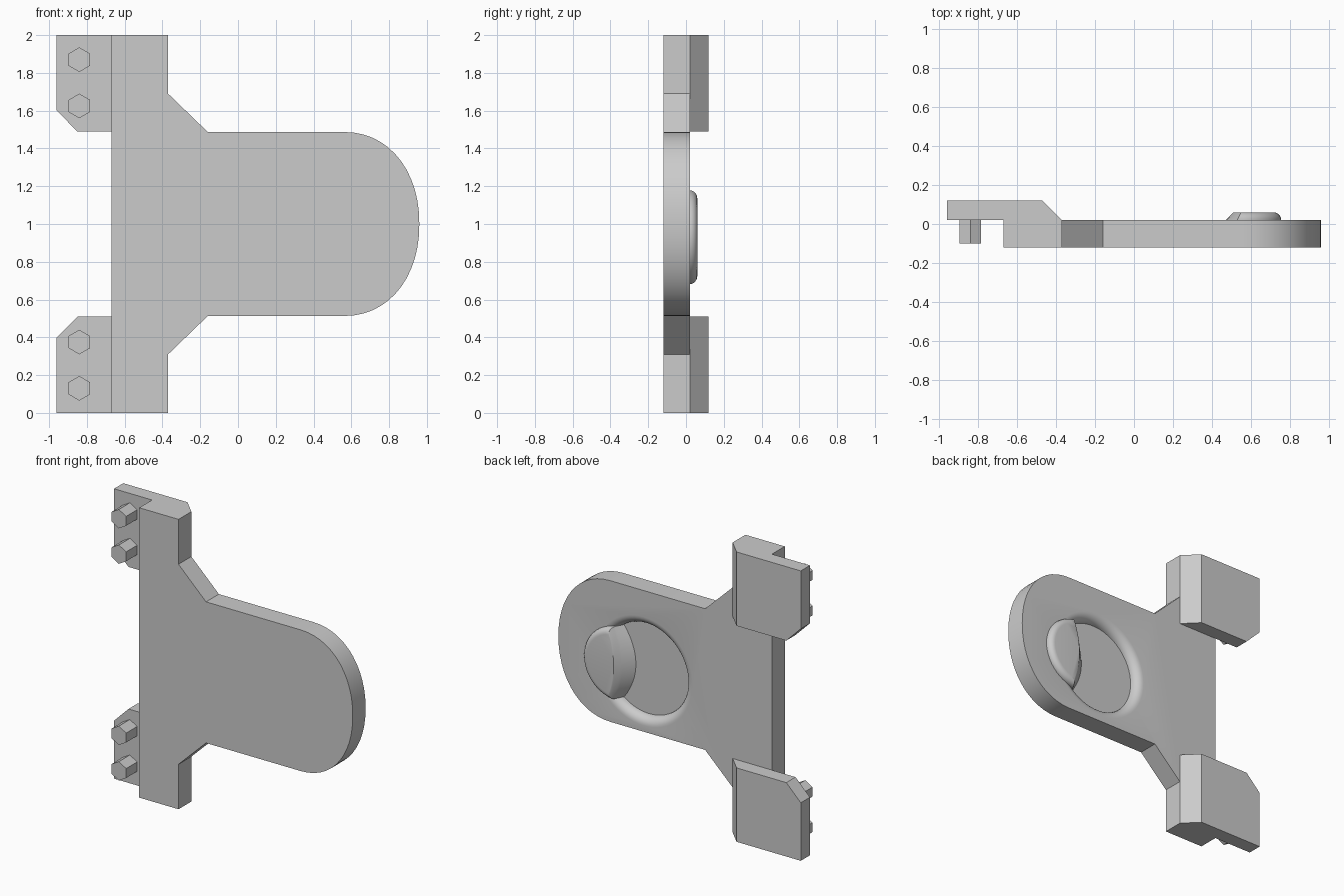
import bpy, bmesh, math

old = bpy.data.objects.get("Cube")
if old:
    bpy.data.objects.remove(old, do_unlink=True)

grey = bpy.data.materials.new("plain grey")
grey.use_nodes = True
grey.diffuse_color = (0.6, 0.6, 0.6, 1)
grey.node_tree.nodes["Principled BSDF"].inputs["Base Color"].default_value = (0.6, 0.6, 0.6, 1)

FRONT, BACK, TOP = -0.12, 0.02, 0.12   # depth levels of plate and hinge blocks


def loft(name, rings):
    """Skin matching closed rings of points and cap both ends."""
    bm = bmesh.new()
    loops = [[bm.verts.new(p) for p in ring] for ring in rings]
    n = len(loops[0])
    for a, b in zip(loops, loops[1:]):
        for i in range(n):
            j = (i + 1) % n
            bm.faces.new((a[i], a[j], b[j], b[i]))
    bm.faces.new(loops[0])
    bm.faces.new(loops[-1])
    bmesh.ops.recalc_face_normals(bm, faces=bm.faces)
    mesh = bpy.data.meshes.new(name)
    bm.to_mesh(mesh)
    bm.free()
    mesh.materials.append(grey)
    obj = bpy.data.objects.new(name, mesh)
    bpy.context.collection.objects.link(obj)
    return obj


def prism(name, outline, y0, y1):
    return loft(name, [[(x, y, z) for x, z in outline] for y in (y0, y1)])


def smooth(obj, angle=35):
    bpy.ops.object.select_all(action='DESELECT')
    obj.select_set(True)
    bpy.context.view_layer.objects.active = obj
    bpy.ops.object.shade_smooth_by_angle(angle=math.radians(angle))


# Main plate: hinge bar flaring into a rounded tongue
upper = [(-0.67, 2), (-0.37, 2), (-0.37, 1.69), (-0.16, 1.487)]
for i in range(13):
    t = math.pi / 2 * (1 - i / 13)
    upper.append((0.56 + 0.4 * math.cos(t) ** 0.94, 1 + 0.487 * math.sin(t) ** 0.94))
outline = upper + [(0.96, 1)] + [(x, 2 - z) for x, z in reversed(upper)]
plate = prism("main_plate", outline, FRONT, BACK)

# Round finger dish with a rolled lip, cut into the back
DISH_X, DISH_Z, DISH_R, LIP = 0.31, 0.93, 0.315, 0.06
FLOOR = BACK - LIP


def circle(r, y, n=64):
    return [(DISH_X + r * math.cos(2 * math.pi * i / n), y,
             DISH_Z + r * math.sin(2 * math.pi * i / n)) for i in range(n)]


rings = []
for i in range(8):
    t = math.pi / 2 * i / 7
    rings.append(circle(DISH_R + LIP * (1 - math.cos(t)), FLOOR + LIP * math.sin(t)))
rings.append(circle(DISH_R + LIP, BACK + 0.05))
cutter = loft("dish_cutter", rings)
cut = plate.modifiers.new("dish", 'BOOLEAN')
cut.operation = 'DIFFERENCE'
cut.solver = 'EXACT'
cut.object = cutter
bpy.ops.object.select_all(action='DESELECT')
plate.select_set(True)
bpy.context.view_layer.objects.active = plate
bpy.ops.object.modifier_apply(modifier="dish")
bpy.data.objects.remove(cutter, do_unlink=True)
smooth(plate)

# Half-round finger grip: rounded outer rim, sloped curved inner face
GRIP_X, GRIP_R, ROUND = 0.505, 0.25, 0.04


def grip_ring(y, r):
    end = 0.53 + 0.5 * (y - BACK)
    mid = 0.47 + (y - BACK)
    lim = math.acos((end - GRIP_X) / r)
    half = r * math.sin(lim)
    pts = [(GRIP_X + r * math.cos(a), y, DISH_Z + r * math.sin(a))
           for a in (lim * (i / 12 - 1) for i in range(25))]
    for i in range(1, 12):
        s = 1 - i / 6
        pts.append((mid + (end - mid) * s * s, y, DISH_Z + half * s))
    return pts


levels = [(FLOOR - 0.01, GRIP_R), (BACK, GRIP_R)]
for i in range(1, 7):
    t = math.pi / 2 * i / 6
    levels.append((BACK + ROUND * math.sin(t), GRIP_R - ROUND * (1 - math.cos(t))))
grip = loft("finger_grip", [grip_ring(y, r) for y, r in levels])
smooth(grip)

# Hinge blocks and their hexagonal pegs, mirrored top and bottom
for side, flip in (("upper", lambda z: z), ("lower", lambda z: 2 - z)):
    corners = [(-0.96, 2), (-0.96, 1.6), (-0.85, 1.49), (-0.37, 1.49), (-0.37, 2)]
    base = [(x, BACK, flip(z)) for x, z in corners]
    top = [(min(x, -0.47), TOP, flip(z)) for x, z in corners]
    loft(side + "_hinge_block", [base, top])
    for k, pz in enumerate((1.87, 1.625)):
        hexagon = [(-0.84 + 0.065 * math.sin(math.pi * i / 3),
                    flip(pz) + 0.065 * math.cos(math.pi * i / 3)) for i in range(6)]
        prism(f"{side}_peg_{k + 1}", hexagon, -0.1, BACK)
